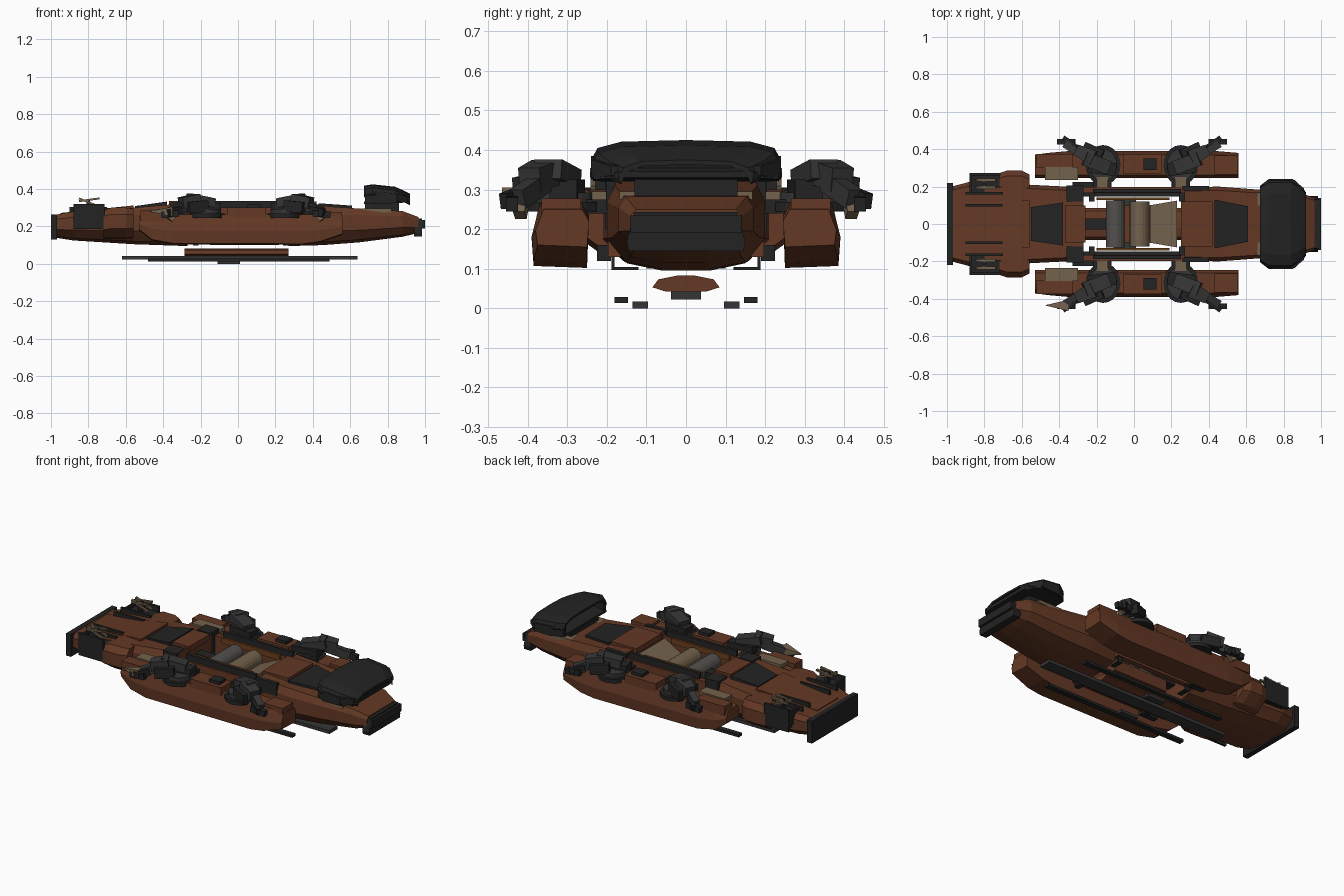
import bpy, bmesh, math
from mathutils import Vector

if "Cube" in bpy.data.objects:
    bpy.data.objects.remove(bpy.data.objects["Cube"])


def material(name, r, g, b):
    m = bpy.data.materials.new(name)
    m.diffuse_color = (r, g, b, 1)
    m.use_nodes = True
    m.node_tree.nodes["Principled BSDF"].inputs["Base Color"].default_value = m.diffuse_color
    return m


BROWN = material("rust brown", 0.125, 0.040, 0.018)
RAIL = material("orange brown", 0.150, 0.050, 0.012)
BLACK = material("soft black", 0.017, 0.017, 0.017)
CHAR = material("charcoal", 0.036, 0.036, 0.037)
GREY = material("grey", 0.085, 0.082, 0.078)
TAN = material("tan", 0.170, 0.122, 0.072)


def loft(name, rings, mat):
    """Skin a list of equal-length closed rings and cap both ends."""
    bm = bmesh.new()
    vs = [[bm.verts.new(p) for p in r] for r in rings]
    n = len(vs[0])
    for a, b in zip(vs, vs[1:]):
        for i in range(n):
            bm.faces.new((a[i], a[(i + 1) % n], b[(i + 1) % n], b[i]))
    bm.faces.new(vs[0])
    bm.faces.new(vs[-1][::-1])
    bmesh.ops.recalc_face_normals(bm, faces=bm.faces[:])
    me = bpy.data.meshes.new(name)
    bm.to_mesh(me)
    bm.free()
    me.materials.append(mat)
    ob = bpy.data.objects.new(name, me)
    bpy.context.collection.objects.link(ob)
    return ob


def rect(x, y0, y1, z0, z1):
    return [(x, y0, z0), (x, y1, z0), (x, y1, z1), (x, y0, z1)]


def box(name, x0, x1, y0, y1, z0, z1, mat):
    return loft(name, [rect(x0, y0, y1, z0, z1), rect(x1, y0, y1, z0, z1)], mat)


def beam(name, p, q, w, h, mat, w2=None, h2=None):
    """Box between two points, optionally tapered."""
    p, q = Vector(p), Vector(q)
    d = (q - p).normalized()
    s = d.cross(Vector((0, 0, 1))).normalized()
    u = s.cross(d)
    rings = []
    for c, a, b in ((p, w, h), (q, w2 or w, h2 or h)):
        rings.append([c + s * i * a / 2 + u * j * b / 2
                      for i, j in ((-1, -1), (1, -1), (1, 1), (-1, 1))])
    return loft(name, rings, mat)


def tube(name, p, q, r, mat, n=20, sy=1.0):
    p, q = Vector(p), Vector(q)
    rot = (q - p).to_track_quat('Z', 'Y')
    rings = []
    for c in (p, q):
        ring = [c + rot @ Vector((r * math.cos(t), r * math.sin(t), 0))
                for t in (2 * math.pi * i / n for i in range(n))]
        rings.append([(v.x, c.y + (v.y - c.y) * sy, v.z) for v in ring])
    return loft(name, rings, mat)


def hull_ring(x, w, zb, zt):
    h = zt - zb
    half = [(w * .3, zb), (w * .76, zb + .08 * h), (w, zb + .36 * h),
            (w, zb + .8 * h), (w * .9, zt)]
    return [(x, y, z) for y, z in half] + [(x, -y, z) for y, z in half[::-1]]


# Main hull: rear half, flared shoulder, front half
loft("rear_hull", [hull_ring(*s) for s in (
    (-.975, .20, .14, .262), (-.88, .225, .125, .28),
    (-.56, .21, .105, .30), (-.27, .195, .095, .325))], BROWN)
loft("rear_shoulder", [hull_ring(*s) for s in (
    (-.72, .272, .125, .285), (-.68, .285, .125, .30),
    (-.60, .285, .125, .30), (-.56, .265, .13, .295))], BROWN)
loft("front_hull", [hull_ring(*s) for s in (
    (.27, .195, .095, .325), (.45, .20, .10, .31), (.65, .185, .115, .295),
    (.88, .17, .145, .282), (.965, .14, .165, .25))], BROWN)

# Raised decks and dark hatches
for name, x0, x1, a, b, z0, z1 in (("rear_hatch", -.55, -.38, .09, .115, .303, .327),
                                   ("front_hatch", .43, .61, .13, .095, .318, .305)):
    loft(name, [rect(x0, -a, a, z0 - .02, z0 + .006), rect(x1, -b, b, z1 - .02, z1 + .006)], BLACK)
loft("rear_spine", [rect(-.95, -.10, .10, .25, .272), rect(-.56, -.13, .13, .28, .312)], BROWN)
box("front_coaming", .25, .42, -.12, .12, .30, .333, BROWN)
box("rear_coaming", -.37, -.26, -.10, .10, .30, .335, BROWN)

# End plates
loft("rear_bumper", [rect(-1.0, -.22, .22, .13, .265), rect(-.968, -.22, .22, .13, .265)], BLACK)


def nose(x, k):
    half = [(.145 * k, .145), (.15 * k, .168), (.13 * k, .243)]
    return [(x, y, z) for y, z in half] + [(x, -y, z) for y, z in half[::-1]]


loft("nose_plate", [nose(.94, 1), nose(.985, 1)], BLACK)
box("nose_lip", .985, 1.0, -.14, .14, .19, .235, BLACK)

# Open bay with rollers
box("bay_keel", -.15, .22, -.10, .10, .10, .17, BROWN)
tube("grey_roller", (-.10, -.125, .255), (-.10, .125, .255), .05, GREY)
tube("tan_roller", (.03, -.12, .255), (.03, .12, .255), .053, TAN)
loft("tan_seat", [rect(.085, -.10, .10, .20, .25), rect(.23, -.125, .125, .23, .31)], TAN)
beam("bay_link", (-.27, 0, .24), (-.14, 0, .24), .06, .05, BLACK)

# Hood: thin roof shell, floor and inner visor
def roof(x, w, z, t):
    half = [(w, z - .05), (w * .93, z - .02), (w * .68, z - .004), (0, z)]
    top = [(x, y, zz) for y, zz in half] + [(x, -y, zz) for y, zz in half[-2::-1]]
    return top + [(px, py * .96, pz - t) for px, py, pz in top[::-1]]


loft("hood_roof", [roof(.675, .205, .418, .012), roof(.72, .24, .425, .012),
                   roof(.84, .24, .412, .012), roof(.885, .21, .392, .012),
                   roof(.92, .17, .375, .012)], BLACK)
loft("hood_floor", [rect(.675, -.20, .20, .32, .333), rect(.75, -.235, .235, .322, .335),
                    rect(.86, -.235, .235, .325, .34), rect(.92, -.17, .17, .33, .345)], BLACK)
beam("hood_visor", (.70, 0, .395), (.915, 0, .345), .29, .02, BLACK)
box("hood_neck", .68, .86, -.13, .13, .26, .325, BLACK)

# Landing runner and belly tray
loft("belly_tray", [[(x, y, z) for y, z in ((-.05, .042), (.05, .042), (.085, .053), (.07, .073),
                                            (.02, .083), (-.02, .083), (-.07, .073), (-.085, .053))]
                    for x in (-.285, .27)], BROWN)
box("centre_runner", -.62, .64, -.038, .038, .022, .042, CHAR)


def turret(s, d, cx):
    """Gun arm on a turntable; s picks the side, d the direction along x."""
    P = lambda x, y, z: (cx + d * x, s * y, z)
    tube("turntable_base", P(0, .315, .245), P(0, .315, .268), .093, BLACK, 20, 1.15)
    tube("turntable", P(0, .315, .268), P(0, .315, .292), .075, CHAR, 20, 1.15)
    beam("turret_mount", P(-.07, .29, .30), P(.08, .31, .30), .07, .05, BLACK)
    beam("turret_body", P(-.03, .30, .325), P(.10, .35, .352), .075, .05, CHAR)
    beam("turret_shield", P(.05, .35, .345), P(.14, .395, .325), .085, .06, CHAR, .06)
    beam("turret_side_box", P(.0, .375, .31), P(.10, .42, .30), .04, .06, BLACK)
    beam("gun_arm", P(.10, .36, .32), P(.20, .425, .275), .04, .05, CHAR)
    beam("gun_fork", P(.14, .41, .29), P(.21, .46, .27), .025, .04, BLACK)
    beam("gun_barrel", P(.15, .44, .27), P(.245, .44, .262), .03, .035, BLACK)
    beam("gun_grip", P(.16, .41, .29), P(.20, .42, .235), .03, .03, TAN)


for s in (1, -1):
    Y = lambda a, b: (min(s * a, s * b), max(s * a, s * b))
    # Side pods
    def pod(x, zb, zt, o=.39):
        return [(x, s * y, z) for y, z in ((.25, zb), (o - .005, zb + .005), (o, zb + .45 * (zt - zb)),
                                           (o - .02, zt), (.262, zt), (.245, zt - .03))]
    loft("side_pod", [pod(-.53, .18, .255, .37), pod(-.46, .125, .265, .38), pod(-.35, .105, .265),
                      pod(.35, .102, .265), pod(.44, .115, .262), pod(.56, .155, .25, .38)], BROWN)
    box("pod_front_block", .43, .555, *Y(.265, .365), .23, .278, BROWN)
    box("pod_rear_block", -.52, -.33, *Y(.30, .375), .23, .285, BROWN)
    box("pod_mid_block", -.06, .15, *Y(.27, .375), .25, .30, BROWN)
    box("pod_mid_vent", .05, .12, *Y(.29, .35), .30, .318, BLACK)
    box("pod_tan_plate", -.475, -.30, *Y(.235, .305), .27, .293, TAN)
    for x in (-.17, .25):
        box("pod_strut", x - .05, x + .05, *Y(.18, .27), .24, .275, BLACK)
        box("pod_strut_tan", x - .03, x + .03, *Y(.18, .25), .275, .295, TAN)
    turret(s, -1, -.165)
    turret(s, 1, .25)

    # Bay side beams, rails and cage
    box("bay_side", -.28, .28, *Y(.165, .197), .13, .30, BROWN)
    box("bay_rail", -.22, .25, *Y(.168, .186), .30, .335, BLACK)
    box("inner_rail", -.20, .19, *Y(.128, .142), .285, .318, RAIL)
    box("rear_corner_post", -.36, -.27, *Y(.12, .205), .20, .328, BLACK)
    box("front_corner_post", .26, .40, *Y(.178, .202), .25, .325, BLACK)
    for x in (-.24, .24):
        box("cage_upright", x, x + .03, *Y(.181, .188), .10, .28, BLACK)
        box("cage_foot", x, x + .03, *Y(.12, .188), .097, .104, BLACK)
    box("hull_side_box", -.33, -.22, *Y(.19, .225), .12, .16, BLACK)

    # Hood cheeks and tan strip below
    loft("hood_cheek", [rect(.68, *Y(.18, .205), .325, .385), rect(.74, *Y(.20, .24), .325, .385),
                        rect(.85, *Y(.20, .24), .33, .375), rect(.91, *Y(.165, .19), .335, .36)], BLACK)
    box("hood_tan_strip", .66, .82, *Y(.10, .168), .275, .295, TAN)

    # Rear equipment bins with crossed rods
    box("bin_panel", -.88, -.715, *Y(.258, .272), .185, .32, BLACK)
    box("bin_floor", -.87, -.72, *Y(.17, .26), .20, .285, BLACK)
    box("bin_end", -.88, -.868, *Y(.17, .26), .22, .305, BLACK)
    for y in (.195, .235):
        beam("bin_rod", (-.85, s * y, .335), (-.74, s * y, .35), .014, .01, TAN)
        beam("bin_rod_cross", (-.85, s * y, .35), (-.74, s * y, .305), .012, .01, TAN)
    box("bin_post", -.81, -.79, *Y(.20, .23), .28, .345, BLACK)
    for y in (.10, .165):
        box("deck_rib", -.90, -.70, *Y(y - .007, y + .007), .27, .305, BLACK)

    # Lower skids
    box("outer_skid", -.48, .49, *Y(.147, .18), .013, .029, BLACK)
    box("inner_skid", -.11, .01, *Y(.096, .135), 0, .017, CHAR)

# Single pointed tip on the front-left gun
beam("gun_tip", (-.35, -.435, .28), (-.47, -.435, .28), .06, .05, TAN, .004, .004)
